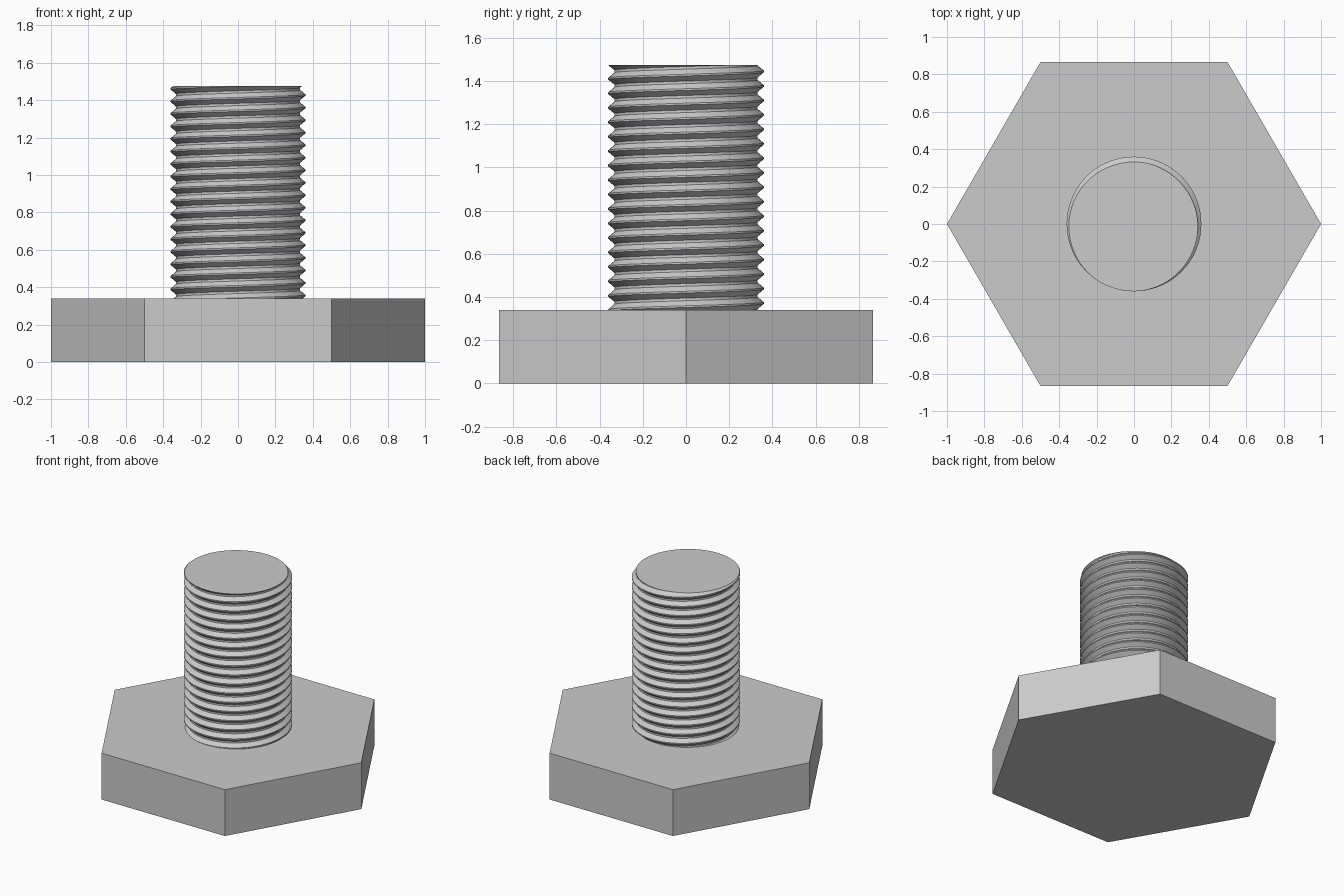
import bpy, bmesh, math

cube = bpy.data.objects.get("Cube")
if cube:
    bpy.data.objects.remove(cube, do_unlink=True)

HEAD_H, TOP = 0.34, 1.475
CREST, ROOT, PITCH = 0.36, 0.332, 0.067
SEGS = 72
PHASE = 255 / 360            # where the crest meets the top end

steel = bpy.data.materials.new("grey steel")
steel.use_nodes = True
steel.diffuse_color = (0.6, 0.6, 0.6, 1)
steel.node_tree.nodes["Principled BSDF"].inputs["Base Color"].default_value = (0.6, 0.6, 0.6, 1)


def add_object(name, bm):
    bmesh.ops.recalc_face_normals(bm, faces=bm.faces[:])
    mesh = bpy.data.meshes.new(name)
    bm.to_mesh(mesh)
    bm.free()
    mesh.materials.append(steel)
    obj = bpy.data.objects.new(name, mesh)
    bpy.context.collection.objects.link(obj)
    return obj


# Hexagonal head, corners on the x axis
bm = bmesh.new()
corners = [bm.verts.new((math.cos(i * math.pi / 3), math.sin(i * math.pi / 3), 0)) for i in range(6)]
base = bm.faces.new(corners)
raised = bmesh.ops.extrude_face_region(bm, geom=[base], use_keep_orig=True)
top_verts = [v for v in raised["geom"] if isinstance(v, bmesh.types.BMVert)]
bmesh.ops.translate(bm, verts=top_verts, vec=(0, 0, HEAD_H))
add_object("hex_head", bm)


# Thread profile: flat crest and root joined by straight flanks
BREAKS = (0.06, 0.41, 0.59, 0.94)


def thread_radius(z, turn):
    d = ((z - TOP) / PITCH - turn + PHASE) % 1
    d = min(d, 1 - d)
    t = min(max((d - BREAKS[0]) / (BREAKS[1] - BREAKS[0]), 0), 1)
    return CREST + (ROOT - CREST) * t


# Threaded shaft: helical rows, trimmed flat at both ends
bm = bmesh.new()
bottom = HEAD_H - 0.01
turns = math.ceil((TOP - bottom) / PITCH) + 2
columns = []
for s in range(SEGS + 1):
    turn = s / SEGS
    angle = math.tau * turn
    column = []
    for k in range(-turns, 3):
        for b in BREAKS:
            z = TOP + PITCH * (k + b + turn - PHASE)
            z = min(max(z, bottom), TOP)
            r = thread_radius(z, turn)
            column.append(bm.verts.new((r * math.cos(angle), r * math.sin(angle), z)))
    columns.append(column)
for a, b in zip(columns, columns[1:]):
    for i in range(len(a) - 1):
        bm.faces.new((a[i], b[i], b[i + 1], a[i + 1]))
bmesh.ops.remove_doubles(bm, verts=bm.verts[:], dist=0.00005)
rims = [e for e in bm.edges if e.is_boundary]
bmesh.ops.holes_fill(bm, edges=rims, sides=0)
shaft = add_object("threaded_shaft", bm)

bpy.ops.object.select_all(action="DESELECT")
shaft.select_set(True)
bpy.context.view_layer.objects.active = shaft
bpy.ops.object.shade_smooth_by_angle(angle=math.radians(25))
